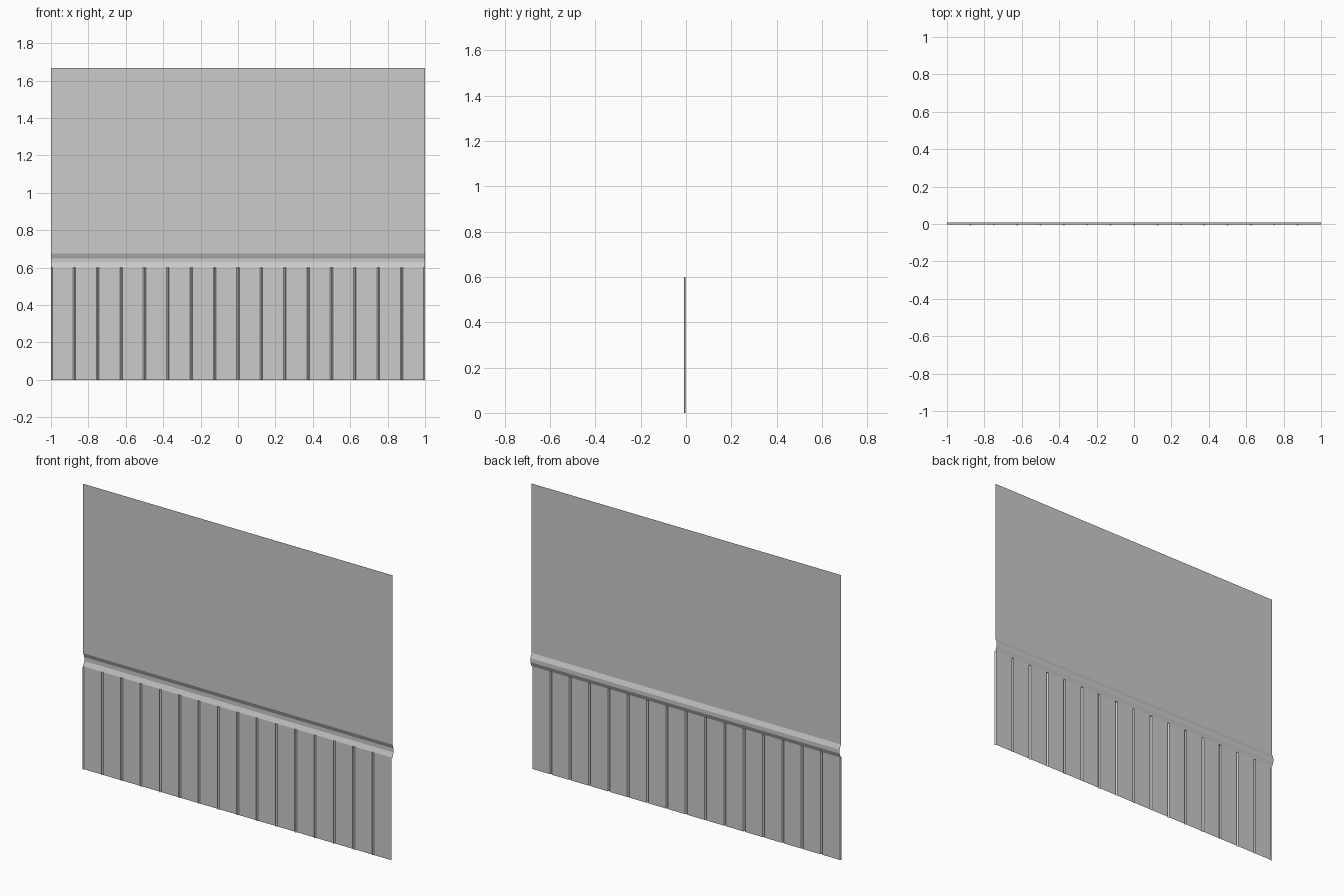
import bpy

if "Cube" in bpy.data.objects:
    bpy.data.objects.remove(bpy.data.objects["Cube"])

BACK, FLAT, FACE = -0.009, -0.002, 0.009   # groove bottom, board plane, rail face
PANEL_TOP, RAIL_TOP, WALL_TOP = 0.60, 0.677, 1.667
HALF = 0.007                               # half width of a V groove


def make_object(name, verts, faces):
    mesh = bpy.data.meshes.new(name)
    mesh.from_pydata(verts, [], faces)
    mesh.update()
    obj = bpy.data.objects.new(name, mesh)
    bpy.context.collection.objects.link(obj)
    return obj


def strip(name, profile):
    """Sheet swept along x from a (y, z) profile running upward."""
    verts = [(x, y, z) for y, z in profile for x in (-1, 1)]
    faces = [(2 * i, 2 * i + 2, 2 * i + 3, 2 * i + 1) for i in range(len(profile) - 1)]
    return make_object(name, verts, faces)


# plain upper wall
strip("upper_wall", [(FLAT, RAIL_TOP), (FLAT, WALL_TOP)])

# chamfered rail between wall and boards
strip("chair_rail", [(FLAT, PANEL_TOP), (FACE, 0.627), (FACE, 0.65), (FLAT, RAIL_TOP)])

# lower boards separated by V grooves, half grooves at both ends
outline = [(-1, BACK), (-1 + HALF, FLAT)]
for i in range(1, 16):
    x = -1 + i * 0.125
    outline += [(x - HALF, FLAT), (x, BACK), (x + HALF, FLAT)]
outline += [(1 - HALF, FLAT), (1, BACK)]

verts = [(x, y, z) for x, y in outline for z in (0, PANEL_TOP)]
faces = [(2 * i, 2 * i + 1, 2 * i + 3, 2 * i + 2) for i in range(len(outline) - 1)]
# close the top of each groove
faces += [(2 * k + 5, 2 * k + 3, 2 * k + 1) for k in range(2, len(outline) - 2, 3)]
make_object("grooved_boards", verts, faces)
